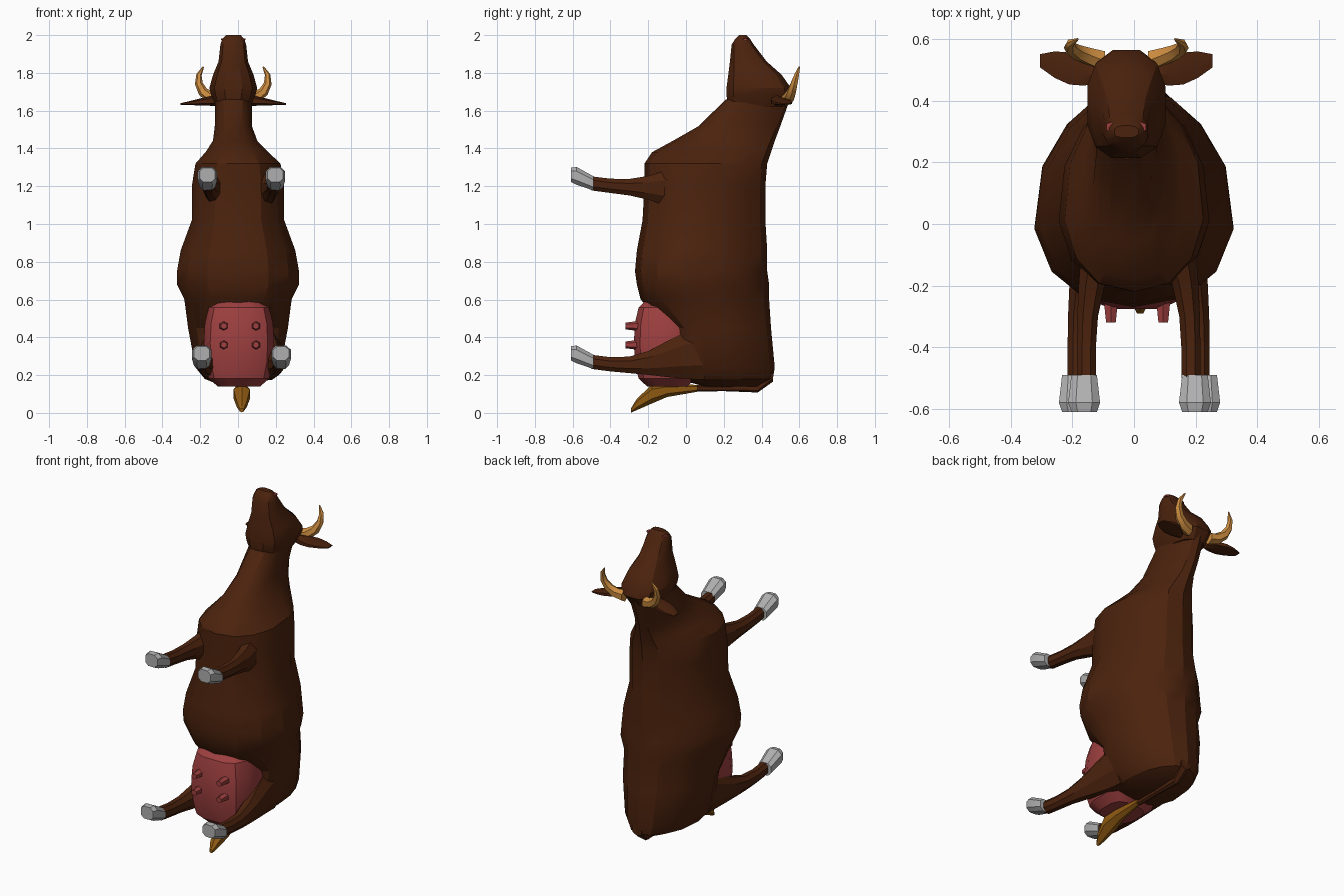
import bpy, bmesh
from math import cos, sin, pi, tau, radians, copysign
from mathutils import Vector

X, Y, Z = Vector((1, 0, 0)), Vector((0, 1, 0)), Vector((0, 0, 1))

cube = bpy.data.objects.get("Cube")
if cube:
    bpy.data.objects.remove(cube, do_unlink=True)


def material(name, red, green, blue):
    mat = bpy.data.materials.new(name)
    mat.use_nodes = True
    colour = (red, green, blue, 1)
    mat.diffuse_color = colour
    mat.node_tree.nodes["Principled BSDF"].inputs["Base Color"].default_value = colour
    return mat


hide = material("brown hide", .07, .016, .004)
pink = material("pink skin", .34, .05, .05)
horn = material("tan horn", .6, .26, .05)
hair = material("dark gold hair", .27, .1, .006)
grey = material("grey hoof", .43, .43, .43)


def signed_power(value, power):
    return copysign(abs(value) ** power, value)


def loft(name, mat, rings, sides=8, power=1, mirror=1, shift=0, taper=0):
    """Skin a row of rings, each a centre and two half axes; taper narrows the back."""
    bm = bmesh.new()
    loops = []
    for centre, across, along in rings:
        loop = []
        for i in range(sides):
            angle = tau * (i + .5) / sides
            u = signed_power(cos(angle), power)
            v = signed_power(sin(angle), power)
            point = centre + across * u * (1 - taper * max(0, v)) + along * v
            point.x = point.x * mirror + shift
            loop.append(bm.verts.new(point))
        loops.append(loop)
    for lower, upper in zip(loops, loops[1:]):
        for i in range(sides):
            j = (i + 1) % sides
            bm.faces.new((lower[i], lower[j], upper[j], upper[i]))
    bm.faces.new(loops[0])
    bm.faces.new(loops[-1])
    bmesh.ops.recalc_face_normals(bm, faces=bm.faces)
    mesh = bpy.data.meshes.new(name)
    bm.to_mesh(mesh)
    bm.free()
    mesh.materials.append(mat)
    obj = bpy.data.objects.new(name, mesh)
    bpy.context.collection.objects.link(obj)
    bpy.ops.object.select_all(action="DESELECT")
    obj.select_set(True)
    bpy.context.view_layer.objects.active = obj
    bpy.ops.object.shade_smooth_by_angle(angle=radians(28))


def steps(count):
    """Evenly spaced fractions from zero to one."""
    return [i / count for i in range(count + 1)]


head_shift = -.025


def upright_rings(profile):
    """Rings from height, belly, back and half width; the neck leans sideways."""
    rings = []
    for height, belly, back, width in profile:
        lean = head_shift * min(1, max(0, (height - 1.34) * 6))
        centre = Vector((lean, (belly + back) / 2, height))
        rings.append((centre, X * width, Y * (back - belly) / 2))
    return rings


# Trunk and neck
trunk = [
    (.14, .1, .38, .08), (.18, -.05, .46, .18), (.24, -.1, .47, .23),
    (.45, -.1, .45, .27), (.6, -.24, .44, .29), (.68, -.26, .44, .33),
    (.75, -.27, .43, .33), (.86, -.26, .43, .31), (1.02, -.23, .42, .25),
    (1.2, -.22, .42, .25), (1.32, -.22, .43, .23), (1.38, -.18, .45, .17),
    (1.44, -.07, .47, .12), (1.52, .07, .5, .1), (1.66, .21, .55, .1),
]
loft("body", hide, upright_rings(trunk), sides=14, power=.85, taper=.28)

# Head with the muzzle pointing up
skull = [
    (1.62, .22, .53, .09), (1.68, .21, .57, .12), (1.72, .21, .56, .13),
    (1.79, .22, .51, .11), (1.86, .23, .43, .08), (1.95, .24, .36, .07),
    (1.98, .26, .34, .06), (2, .28, .32, .04),
]
loft("head", hide, upright_rings(skull), sides=12, power=.75)

# Rounded, boxy udder
udder_rings = []
for t in steps(6):
    angle = radians(80) * (2 * t - 1)
    size = .18 * cos(angle) ** .3
    udder_rings.append((Vector((.005, -.1, .37 + .235 * sin(angle))),
                        X * size * 1.06, Y * size))
loft("udder", pink, udder_rings, sides=12, power=.65)

# Four tapered teats
for side, x in (("right", -.075), ("left", .095)):
    for level, z in (("lower", .36), ("upper", .46)):
        loft(f"{side}_{level}_teat", pink,
             [(Vector((x, -.22 - .1 * t, z)), X * (.03 - .012 * t), Z * (.03 - .012 * t))
              for t in steps(2)], sides=6)


def leg(side, mirror, label, stance, level, drop):
    """Leg that swells into the body, ending in a blunt hoof."""
    rings = []
    for t in steps(6):
        swell = ((1 + cos(pi * t)) / 2) ** 2
        centre = Vector((stance - .07 * swell, .1 - .6 * t,
                         level + drop * swell + .025 * t ** 4))
        rings.append((centre, X * (.033 + .05 * swell), Z * (.04 + .11 * swell)))
    loft(f"{side}_{label}_leg", hide, rings, 8, .9, mirror, .015)
    hoof = [(Vector((stance + .01, y, level + rise)), X * size * 1.1, Z * size)
            for y, rise, size in ((-.49, .025, .04), (-.58, .065, .05), (-.61, .07, .04))]
    loft(f"{side}_{label}_hoof", grey, hoof, 8, .75, mirror, .018)


for side, mirror in (("left", 1), ("right", -1)):
    leg(side, mirror, "hind", .2, .245, .07)
    leg(side, mirror, "front", .17, 1.19, 0)

    # Flat ear, widest in the middle
    ear = [(Vector((.09 + .19 * t, .48 + .05 * t, 1.655 - .02 * t)),
            Y * (.025 + .035 * sin(pi * t)), Z * (.004 + .026 * (1 - t)))
           for t in steps(4)]
    loft(f"{side}_ear", hide, ear, 6, 1, mirror, head_shift)

    # Stout horn sweeping outward, then hooking up to a point
    horn_rings = []
    for t in steps(5):
        angle = radians(130) * t
        radius = .004 + .032 * (1 - t) ** .7
        centre = Vector((.07 + .115 * sin(angle), .53 + .07 * t,
                         1.66 + .105 * (1 - cos(angle))))
        normal = Vector((-sin(angle), 0, cos(angle)))
        horn_rings.append((centre, Y * radius, normal * radius))
    loft(f"{side}_horn", horn, horn_rings, 6, 1, mirror, head_shift)

    # Nostril plate on the muzzle
    nostril = [(Vector((.05, .315, z)), X * .018, Y * .018) for z in (1.974, 1.983)]
    loft(f"{side}_nostril", pink, nostril, 5, 1, mirror, head_shift)

# Tail hanging from the rump, and its tuft: depth, height, radius
tail = [(.46, .2, .035), (.38, .13, .022), (.2, .13, .015), (.05, .13, .017)]
tuft = [(.06, .13, .018), (-.1, .12, .036), (-.18, .1, .05), (-.26, .045, .03),
        (-.29, .014, .012)]
for name, mat, x, path in (("tail", hide, .01, tail), ("tail_tuft", hair, .02, tuft)):
    loft(name, mat, [(Vector((x, y, z)), X * r, Z * r) for y, z, r in path], sides=6)
